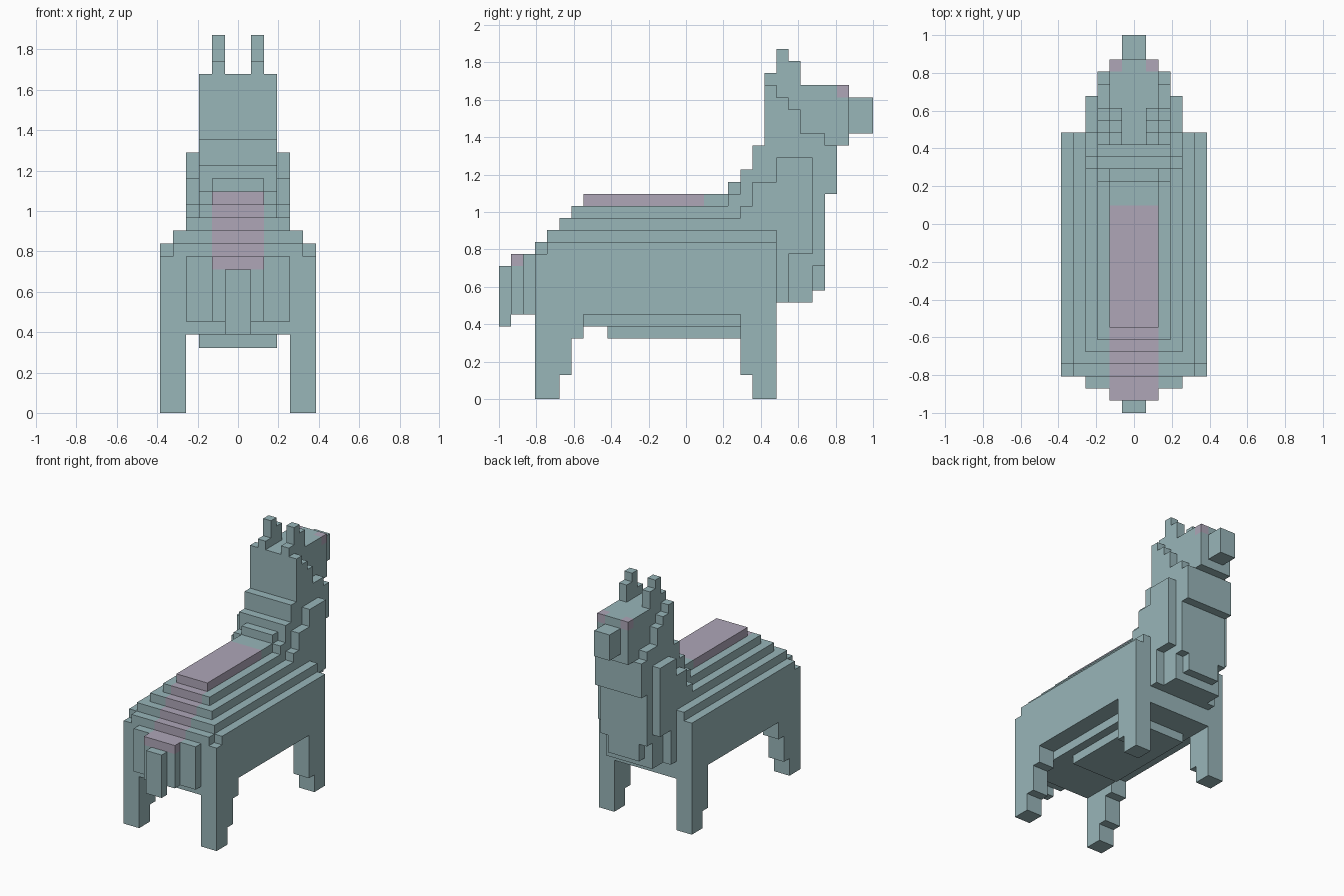
import bpy, bmesh

cube = bpy.data.objects.get("Cube")
if cube:
    bpy.data.objects.remove(cube, do_unlink=True)

V = 2 / 31  # block size
grid = {}   # block position -> part name


def make_material(name, rgb):
    m = bpy.data.materials.new(name)
    m.use_nodes = True
    m.diffuse_color = (*rgb, 1)
    m.node_tree.nodes["Principled BSDF"].inputs["Base Color"].default_value = (*rgb, 1)
    return m


def block(part, xs, ys, zs):
    """Fill a box of blocks on both sides of x = 0; later boxes replace earlier ones."""
    for x in range(*xs):
        for y in range(*ys):
            for z in range(*zs):
                grid[x, y, z] = grid[-1 - x, y, z] = part


def cell_face(bm, cell, axis, sign):
    """Add one outward square on the given side of a block."""
    u, w = (axis + 1) % 3, (axis + 2) % 3
    corners = [(0, 0), (1, 0), (1, 1), (0, 1)]
    verts = []
    for a, b in corners[::sign]:
        p = list(cell)
        p[axis] += sign > 0
        p[u] += a
        p[w] += b
        verts.append(bm.verts.new((p[0] * V, p[1] * V - 1, p[2] * V)))
    bm.faces.new(verts)


teal = make_material("grey_teal", (0.315, 0.465, 0.485))
mauve = make_material("dusty_mauve", (0.425, 0.383, 0.478))

# Trunk with flanks, stepping inward one block per layer up to the spine
block("body", (0, 6), (3, 23), (7, 12))
block("body", (0, 5), (3, 4), (12, 13))
for i in range(5):
    block("body", (0, 6 - i), (max(4, 3 + i), 23), (12 + i, 13 + i))
block("belly", (0, 4), (3, 23), (6, 7))
block("belly", (0, 3), (9, 20), (5, 6))

# Legs, widening upward
for depth, bottom in enumerate((0, 2, 5), start=2):
    block("back_legs", (4, 6), (3, 3 + depth), (bottom, 7))
for depth, bottom in enumerate((0, 2), start=2):
    block("front_legs", (4, 6), (23 - depth, 23), (bottom, 7))

# Rump and tail, each slab narrower than the one before it
block("rump", (0, 4), (2, 3), (7, 12))
block("rump", (0, 2), (1, 2), (7, 12))
block("tail", (0, 1), (0, 1), (6, 11))

# Neck with steps rising from the back
block("neck", (0, 2), (19, 22), (17, 18))
for i in range(3):
    block("neck", (0, 3), (19 + i, 22), (15, 17 + 2 * i))
block("neck", (0, 3), (22, 28), (17, 21))
block("neck", (0, 3), (22, 26), (8, 17))

# Chest plate with a narrower lower edge
block("chest", (0, 3), (26, 27), (11, 17))
block("chest", (0, 2), (26, 27), (9, 11))

# Shoulder pads beside the neck
for i in range(2):
    block("shoulders", (3, 4), (20 + i, 23), (14, 16 + 2 * i))
block("shoulders", (3, 4), (23, 26), (12, 20))
block("shoulders", (3, 4), (23, 24), (8, 12))

# Head, stepped cheeks, muzzle, ears and eyes
block("head", (0, 2), (22, 29), (21, 26))
for z, y_end in enumerate((27, 25, 25, 24, 23), start=21):
    block("head", (2, 3), (22, y_end), (z, z + 1))
block("muzzle", (0, 1), (29, 31), (22, 25))
for y, top in enumerate((27, 29, 28), start=22):
    block("ears", (1, 2), (y, y + 1), (26, top))
block("eyes", (1, 2), (28, 29), (25, 26))

# Stripe that follows the spine from the rump, covering each riser and tread
tops = [max(z for x, cy, z in grid if x == 0 and cy == y) + 1 for y in range(17)]
for y in range(1, 17):
    block("back_stripe", (0, 2), (y, y + 1), (min(tops[y - 1], tops[y] - 1), tops[y]))

# Build each part from its exposed faces, merged into large flat panels
for part in dict.fromkeys(grid.values()):
    bm = bmesh.new()
    for cell in [c for c, owner in grid.items() if owner == part]:
        for axis in range(3):
            for sign in (-1, 1):
                near = list(cell)
                near[axis] += sign
                if tuple(near) not in grid:
                    cell_face(bm, cell, axis, sign)
    bmesh.ops.remove_doubles(bm, verts=bm.verts[:], dist=V * 0.01)
    bmesh.ops.dissolve_limit(bm, angle_limit=0.02, verts=bm.verts[:], edges=bm.edges[:])
    mesh = bpy.data.meshes.new(part)
    bm.to_mesh(mesh)
    bm.free()
    mesh.materials.append(mauve if part in ("eyes", "back_stripe") else teal)
    bpy.context.collection.objects.link(bpy.data.objects.new(part, mesh))
